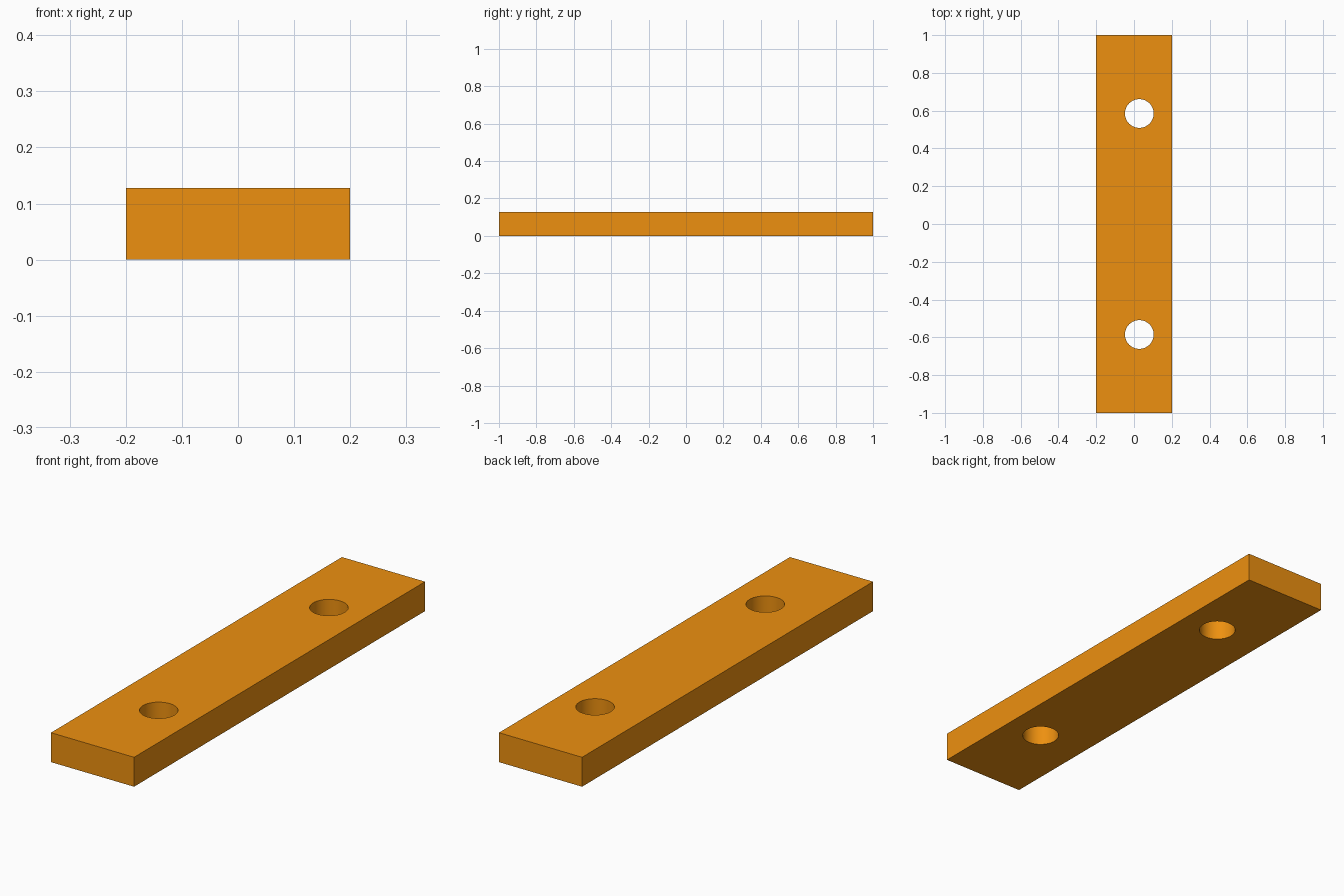
import bpy
import math

if "Cube" in bpy.data.objects:
    bpy.data.objects.remove(bpy.data.objects["Cube"])

WIDTH, LENGTH, HEIGHT = 0.4, 2.0, 0.128
HOLE_X, HOLE_Y, HOLE_R = 0.028, 0.585, 0.076

# Flat bar
bpy.ops.mesh.primitive_cube_add(size=1, location=(0, 0, HEIGHT / 2))
bar = bpy.context.object
bar.name = "drilled_bar"
bar.scale = (WIDTH, LENGTH, HEIGHT)
bpy.ops.object.transform_apply(location=True, rotation=False, scale=True)

# Two through holes, slightly off the centre line
for side in (-1, 1):
    bpy.ops.mesh.primitive_cylinder_add(
        vertices=64, radius=HOLE_R, depth=HEIGHT * 3,
        location=(HOLE_X, side * HOLE_Y, HEIGHT / 2))
    cutter = bpy.context.object
    cutter.name = "hole_cutter"
    cutter.hide_render = True
    bpy.context.view_layer.objects.active = bar
    mod = bar.modifiers.new("hole", 'BOOLEAN')
    mod.operation = 'DIFFERENCE'
    mod.solver = 'EXACT'
    mod.object = cutter
    bpy.ops.object.modifier_apply(modifier=mod.name)
    bpy.data.objects.remove(cutter, do_unlink=True)

# Orange finish
orange = bpy.data.materials.new("orange")
orange.diffuse_color = (0.85, 0.28, 0.005, 1)
orange.use_nodes = True
orange.node_tree.nodes["Principled BSDF"].inputs["Base Color"].default_value = orange.diffuse_color
bar.data.materials.clear()
bar.data.materials.append(orange)

# Smooth hole walls, sharp bar edges
bar.select_set(True)
bpy.context.view_layer.objects.active = bar
bpy.ops.object.shade_smooth_by_angle(angle=math.radians(30))
